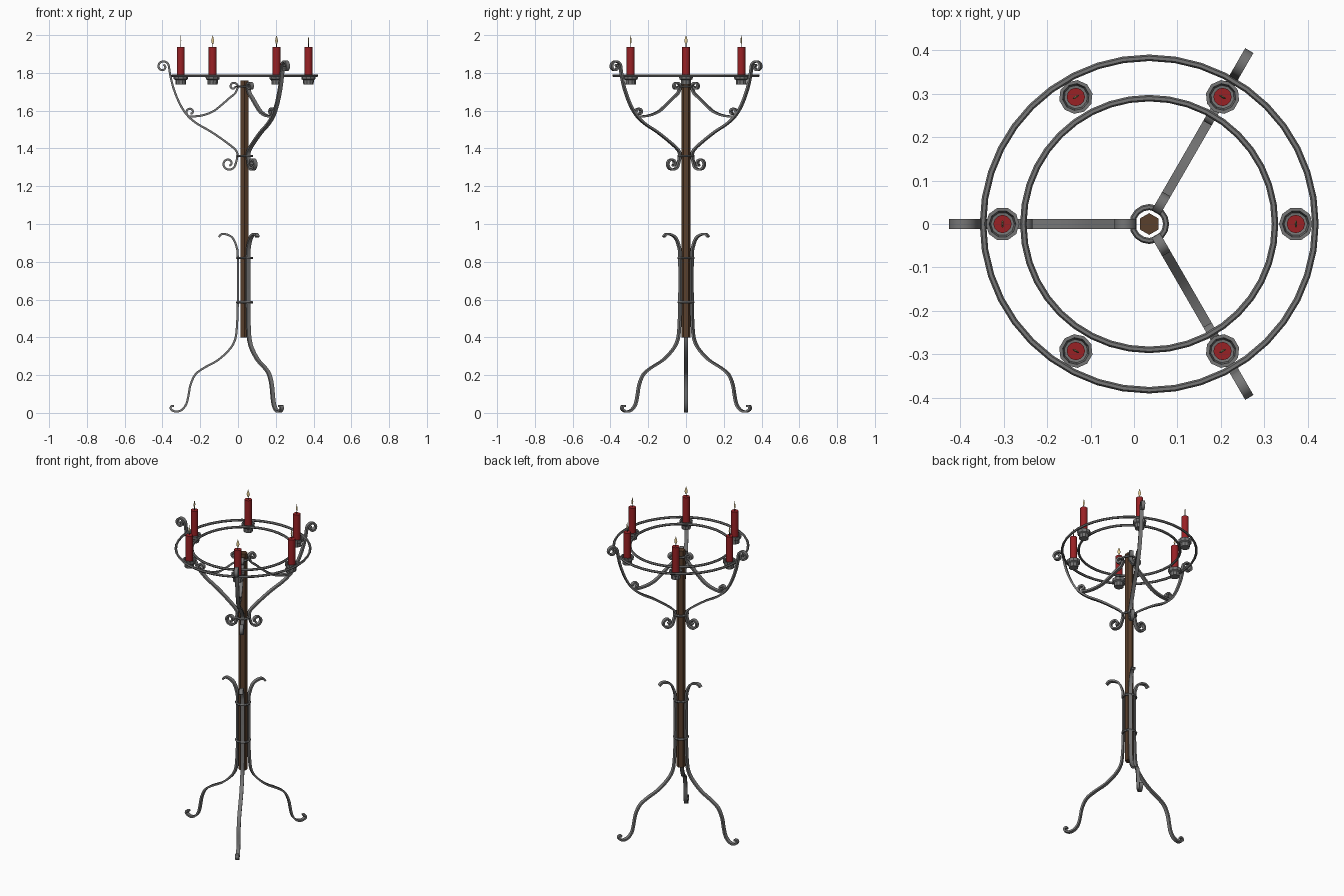
import bpy, bmesh, math
from mathutils import Vector, Matrix

if "Cube" in bpy.data.objects:
    bpy.data.objects.remove(bpy.data.objects["Cube"])

CX = 0.035                      # axis of the stand
ARM_ANGLES = [60, 180, 300]


def mat(name, rgb):
    m = bpy.data.materials.new(name)
    m.diffuse_color = (*rgb, 1)
    m.use_nodes = True
    m.node_tree.nodes["Principled BSDF"].inputs["Base Color"].default_value = m.diffuse_color
    return m


IRON = mat("iron", (0.18, 0.18, 0.18))
WOOD = mat("wood", (0.10, 0.05, 0.025))
WAX = mat("red_wax", (0.32, 0.015, 0.018))
FLAME = mat("flame", (0.8, 0.62, 0.3))
WICK = mat("wick", (0.03, 0.03, 0.03))


def finish(name, bm, material, matrix, smooth=None):
    bmesh.ops.recalc_face_normals(bm, faces=bm.faces)
    me = bpy.data.meshes.new(name)
    bm.to_mesh(me)
    bm.free()
    ob = bpy.data.objects.new(name, me)
    bpy.context.collection.objects.link(ob)
    ob.matrix_world = matrix
    me.materials.append(material)
    if smooth:
        bpy.ops.object.select_all(action='DESELECT')
        ob.select_set(True)
        bpy.context.view_layer.objects.active = ob
        bpy.ops.object.shade_smooth_by_angle(angle=math.radians(smooth))
    return ob


def place(deg, r=0.0):
    return (Matrix.Translation((CX, 0, 0)) @ Matrix.Rotation(math.radians(deg), 4, 'Z')
            @ Matrix.Translation((r, 0, 0)))


def spiral(c, r0, r1, a0, a1, n):
    pts = []
    for i in range(n + 1):
        t = i / n
        a, r = math.radians(a0 + (a1 - a0) * t), r0 + (r1 - r0) * t
        pts.append((c[0] + r * math.cos(a), c[1] + r * math.sin(a)))
    return pts


def smooth_path(pts, sub=3):
    p = [Vector(q) for q in pts]
    p = [2 * p[0] - p[1]] + p + [2 * p[-1] - p[-2]]
    out = []
    for i in range(1, len(p) - 2):
        a, b, c, d = p[i - 1:i + 3]
        for k in range(sub):
            t = k / sub
            out.append(0.5 * (2 * b + (c - a) * t + (2 * a - 5 * b + 4 * c - d) * t * t
                              + (3 * b - a - 3 * c + d) * t ** 3))
    return out + [p[-2]]


def flat_bar(name, pts, deg, width=0.022, thick=0.011):
    """Sweep a flat iron strip along a path of (radius, height) points."""
    bm, rows = bmesh.new(), []
    for i, p in enumerate(pts):
        t = (pts[min(i + 1, len(pts) - 1)] - pts[max(i - 1, 0)]).normalized()
        n = Vector((-t.y, t.x)) * thick / 2
        rows.append([bm.verts.new((q.x, y, q.y)) for q, y in
                     ((p + n, -width / 2), (p + n, width / 2),
                      (p - n, width / 2), (p - n, -width / 2))])
    for a, b in zip(rows, rows[1:]):
        for k in range(4):
            bm.faces.new((a[k], a[(k + 1) % 4], b[(k + 1) % 4], b[k]))
    bm.faces.new(rows[0])
    bm.faces.new(rows[-1])
    return finish(name, bm, IRON, place(deg), 35)


def lathe(name, profile, sides, material, matrix, smooth=None, squash=1.0):
    bm = bmesh.new()
    vs = [bm.verts.new((r, 0, z)) for r, z in profile]
    es = [bm.edges.new(e) for e in zip(vs, vs[1:])]
    bmesh.ops.spin(bm, geom=vs + es, cent=(0, 0, 0), axis=(0, 0, 1),
                   angle=math.tau, steps=sides, use_duplicate=False)
    bmesh.ops.remove_doubles(bm, verts=bm.verts, dist=1e-5)
    bmesh.ops.scale(bm, vec=(squash, 1, 1), verts=bm.verts)
    return finish(name, bm, material, matrix, smooth)


def ring(name, z, major, minor, seg, sides):
    bpy.ops.mesh.primitive_torus_add(location=(CX, 0, z), major_radius=major, minor_radius=minor,
                                     major_segments=seg, minor_segments=sides)
    ob = bpy.context.object
    ob.name = name
    ob.data.materials.append(IRON)
    bpy.ops.object.shade_smooth_by_angle(angle=math.radians(50))


# Hexagonal wooden pole
bpy.ops.mesh.primitive_cylinder_add(vertices=6, radius=0.025, depth=1.36, location=(CX, 0, 1.08))
bpy.context.object.name = "pole"
bpy.context.object.data.materials.append(WOOD)

# Paths of the wrought strips as (radius, height)
leg = smooth_path([(.374, .036), (.388, .036), (.391, .02), (.366, .0065), (.334, .015),
                   (.309, .046), (.297, .093), (.286, .15), (.26, .204), (.212, .24),
                   (.143, .278), (.085, .33), (.054, .378), (.042, .44), (.036, .585),
                   (.036, .82), (.043, .88), (.064, .927), (.096, .945), (.122, .946),
                   (.137, .931)])
arm = smooth_path(spiral((.085, 1.32), .011, .036, 610, 200, 14)
                  + [(.038, 1.36), (.048, 1.392), (.1, 1.435), (.18, 1.49), (.25, 1.53),
                     (.305, 1.577), (.345, 1.64), (.377, 1.72), (.394, 1.79)]
                  + spiral((.433, 1.833), .033, .009, 185, -250, 15))
brace = smooth_path(spiral((.287, 1.593), .009, .024, 630, 290, 11)
                    + [(.262, 1.57), (.215, 1.577), (.165, 1.597), (.12, 1.632), (.08, 1.667),
                       (.05, 1.692)]
                    + spiral((.059, 1.728), .023, .007, 185, -190, 11))
for i, deg in enumerate(ARM_ANGLES):
    flat_bar(f"leg_{i + 1}", leg, deg)
    flat_bar(f"arm_{i + 1}", arm, deg)
    flat_bar(f"arm_brace_{i + 1}", brace, deg)

# Collars clamping the strips to the pole
for i, z in enumerate((0.585, 0.82, 1.36, 1.728)):
    ring(f"collar_{i + 1}", z, 0.039, 0.007, 16, 6)

# Two hoops that carry the cups
ring("outer_hoop", 1.786, 0.383, 0.0075, 40, 6)
ring("inner_hoop", 1.786, 0.290, 0.0075, 40, 6)

# Cups, candles, wicks and flat flames
for i in range(6):
    m = place(i * 60, 0.338)
    lathe(f"cup_{i + 1}", [(0, 1.738), (.027, 1.738), (.029, 1.762), (.037, 1.767), (.039, 1.786),
                           (.031, 1.786), (.027, 1.768), (0, 1.764)], 10, IRON, m)
    lathe(f"candle_{i + 1}", [(0, 1.76), (.021, 1.76), (.021, 1.938), (0, 1.938)], 12, WAX, m, 35)
    lathe(f"wick_{i + 1}", [(0, 1.936), (.002, 1.936), (.002, 1.956), (0, 1.956)], 5, WICK, m)
    lathe(f"flame_{i + 1}", [(0, 1.949), (.006, 1.958), (.009, 1.97), (.005, 1.986), (0, 2.0)],
          8, FLAME, m, squash=0.3)
